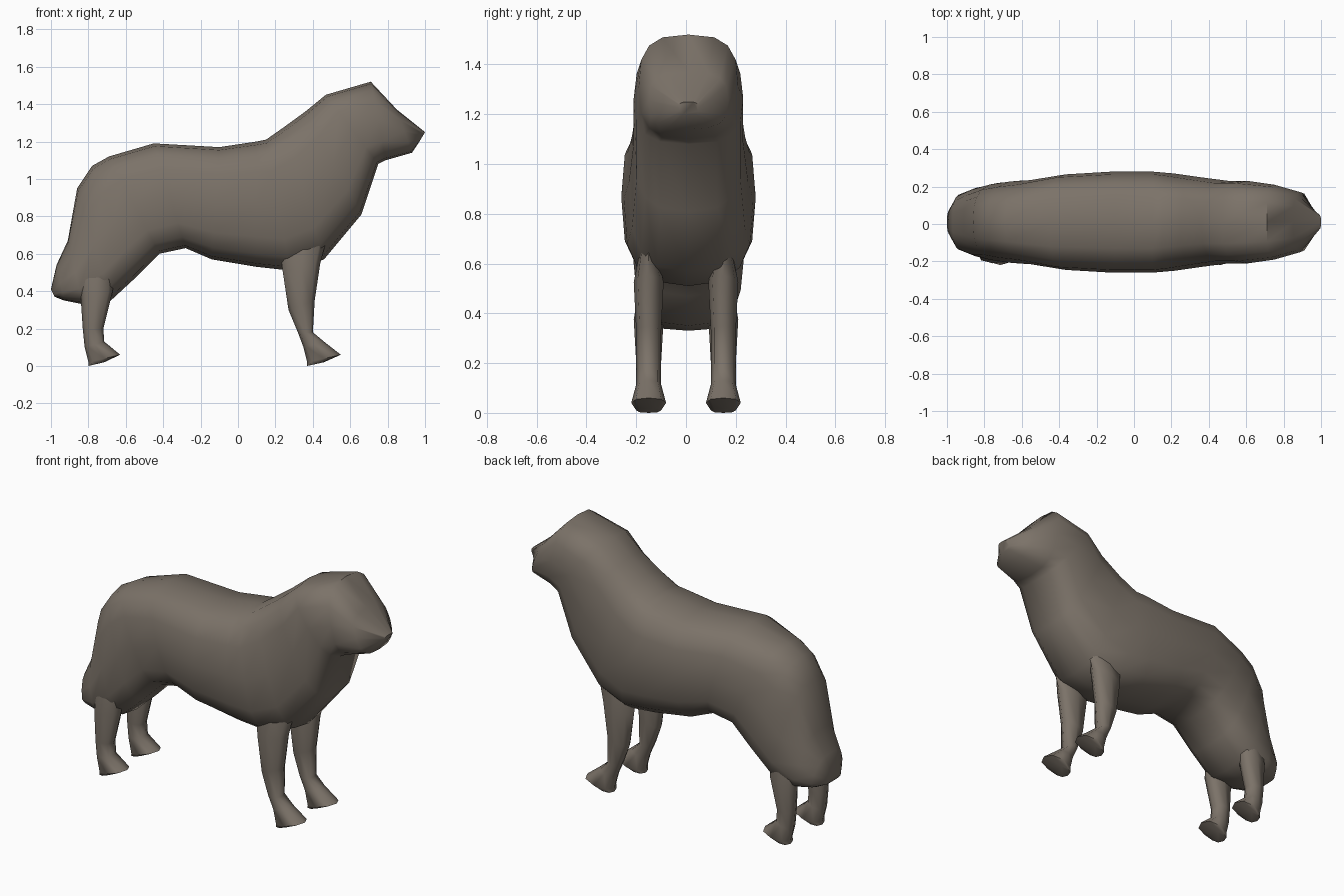
import bpy, bmesh, math

cube = bpy.data.objects.get("Cube")
if cube:
    bpy.data.objects.remove(cube)

# one fur colour
fur = bpy.data.materials.new("grey_brown_fur")
fur.use_nodes = True
colour = (0.2, 0.17, 0.14, 1)
fur.diffuse_color = colour
fur.node_tree.nodes["Principled BSDF"].inputs["Base Color"].default_value = colour


def power(value, exponent):
    return math.copysign(abs(value) ** exponent, value)


def ring_points(low, high, half_width, sides, centre_y, box, narrowing):
    """Rounded box section spanning two side-view points, low and high."""
    for i in range(sides):
        angle = 2 * math.pi * i / sides
        blend = (1 + power(math.cos(angle), box)) / 2
        width = half_width * (1 - narrowing * blend)
        yield (low[0] + (high[0] - low[0]) * blend,
               centre_y + width * power(math.sin(angle), box),
               low[1] + (high[1] - low[1]) * blend)


def loft(name, rings, sides, centre_y, box, rump_narrowing=0):
    """Skin a closed shape over rings of (low point, high point, half width)."""
    bm = bmesh.new()
    loops = []
    for low, high, half_width in rings:
        # the upper rump narrows towards the tail end
        narrowing = rump_narrowing * max(0, -high[0] - 0.4)
        points = ring_points(low, high, half_width, sides, centre_y, box, narrowing)
        loops.append([bm.verts.new(point) for point in points])
    for loop, following in zip(loops, loops[1:]):
        for i in range(sides):
            j = (i + 1) % sides
            bm.faces.new((loop[i], loop[j], following[j], following[i]))
    bm.faces.new(loops[0])
    bm.faces.new(loops[-1])
    bmesh.ops.recalc_face_normals(bm, faces=bm.faces[:])
    mesh = bpy.data.meshes.new(name)
    bm.to_mesh(mesh)
    bm.free()
    mesh.materials.append(fur)
    obj = bpy.data.objects.new(name, mesh)
    bpy.context.collection.objects.link(obj)
    bpy.ops.object.select_all(action='DESELECT')
    obj.select_set(True)
    bpy.context.view_layer.objects.active = obj
    bpy.ops.object.shade_smooth_by_angle(angle=math.radians(60))


def paw(heel_x, toe_x):
    """Flat paw rings: pastern, toe and sole."""
    middle = (heel_x + toe_x) / 2
    return [
        ((heel_x - 0.02, 0.1), (middle, 0.13), 0.05),
        ((heel_x, 0.02), (toe_x, 0.06), 0.07),
        ((heel_x, 0), (middle, 0.02), 0.05),
    ]


# body from the hanging rump through chest and neck to the muzzle
body = [
    ((-0.98, 0.37), (-1, 0.41), 0.08),
    ((-0.93, 0.35), (-0.97, 0.54), 0.17),
    ((-0.83, 0.33), (-0.91, 0.67), 0.21),
    ((-0.68, 0.35), (-0.86, 0.95), 0.24),
    ((-0.55, 0.47), (-0.78, 1.07), 0.25),
    ((-0.42, 0.6), (-0.69, 1.12), 0.25),
    ((-0.28, 0.63), (-0.45, 1.19), 0.26),
    ((-0.14, 0.57), (-0.1, 1.17), 0.27),
    ((0.1, 0.53), (0.1, 1.2), 0.27),
    ((0.28, 0.51), (0.15, 1.21), 0.26),
    ((0.46, 0.57), (0.25, 1.28), 0.24),
    ((0.66, 0.81), (0.36, 1.36), 0.22),
    ((0.75, 1.08), (0.47, 1.45), 0.22),
    ((0.79, 1.1), (0.71, 1.52), 0.2),
    ((0.93, 1.14), (0.85, 1.37), 0.16),
    ((0.97, 1.2), (1, 1.25), 0.04),
]
loft("body", body, sides=16, centre_y=0.01, box=0.68, rump_narrowing=0.7)

# legs, back edge to front edge, with the tops sunk in the body
front_leg = [
    ((0.22, 0.66), (0.48, 0.7), 0.03),
    ((0.24, 0.5), (0.44, 0.55), 0.06),
    ((0.27, 0.3), (0.41, 0.35), 0.05),
    ((0.32, 0.18), (0.4, 0.18), 0.05),
] + paw(heel_x=0.37, toe_x=0.55)
hind_leg = [
    ((-0.84, 0.5), (-0.66, 0.6), 0.03),
    ((-0.84, 0.35), (-0.67, 0.4), 0.06),
    ((-0.83, 0.2), (-0.72, 0.2), 0.05),
] + paw(heel_x=-0.8, toe_x=-0.63)

# the head points to +x, so the legs pair up across y
for side, centre_y in (("near", -0.15), ("far", 0.15)):
    loft("front_leg_" + side, front_leg, sides=8, centre_y=centre_y, box=0.9)
    loft("hind_leg_" + side, hind_leg, sides=8, centre_y=centre_y, box=0.9)
